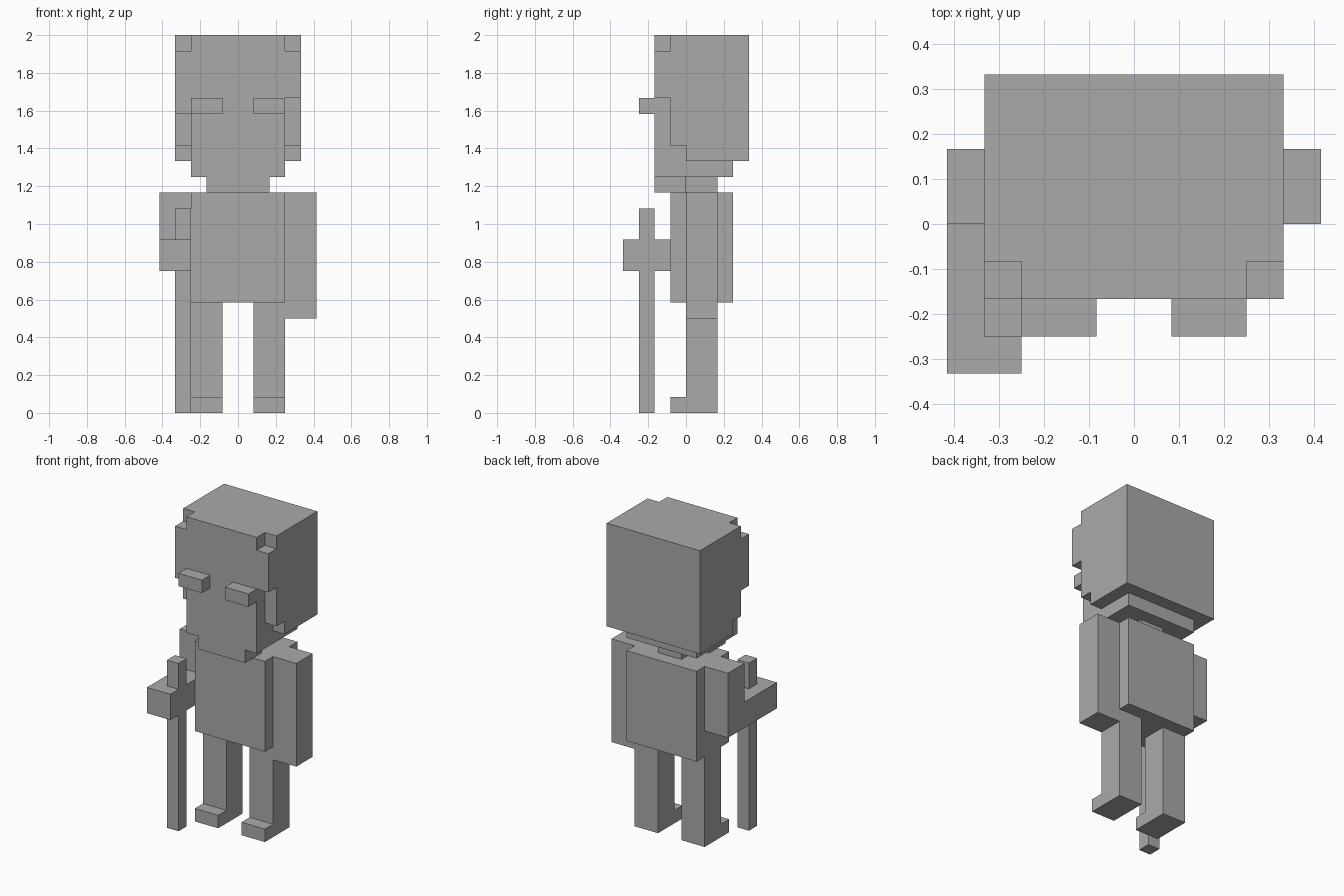
import bpy
import bmesh

U = 1 / 12  # size of one block unit

if "Cube" in bpy.data.objects:
    bpy.data.objects.remove(bpy.data.objects["Cube"], do_unlink=True)

grey = bpy.data.materials.new("plain grey")
grey.use_nodes = True
colour = (0.4, 0.4, 0.4, 1)
grey.diffuse_color = colour
grey.node_tree.nodes["Principled BSDF"].inputs["Base Color"].default_value = colour


def prism(name, x0, x1, profile):
    """Extrude a side profile of (y, z) points from x0 to x1, in block units."""
    bm = bmesh.new()
    face = bm.faces.new([bm.verts.new((x0 * U, y * U, z * U)) for y, z in profile])
    moved = bmesh.ops.extrude_face_region(bm, geom=[face])["geom"]
    verts = [v for v in moved if isinstance(v, bmesh.types.BMVert)]
    bmesh.ops.translate(bm, verts=verts, vec=((x1 - x0) * U, 0, 0))
    bmesh.ops.recalc_face_normals(bm, faces=bm.faces)
    mesh = bpy.data.meshes.new(name)
    bm.to_mesh(mesh)
    bm.free()
    mesh.materials.append(grey)
    obj = bpy.data.objects.new(name, mesh)
    bpy.context.collection.objects.link(obj)
    return obj


def box(name, x0, x1, y0, y1, z0, z1):
    return prism(name, x0, x1, [(y0, z0), (y1, z0), (y1, z1), (y0, z1)])


# Head: central core with the jaw, then a stepped slab on each side
prism("head_core", -3, 3, [(-2, 15), (3, 15), (3, 16), (4, 16), (4, 24), (-2, 24)])
for side, x, temple in (("left", 3, 20), ("right", -4, 19)):
    prism("head_side_" + side, x, x + 1,
          [(0, 16), (4, 16), (4, 24), (-1, 24), (-1, 23), (-2, 23),
           (-2, temple), (-1, temple), (-1, 17), (0, 17)])

# Chin, neck and torso
box("chin", -2, 2, -2, 0, 14, 15)
box("neck", -1, 1, 0, 2, 14, 15)
box("torso", -3, 3, -1, 3, 7, 14)

# Paired eyebrows and legs with feet
for side, x in (("left", 1), ("right", -3)):
    box("eyebrow_" + side, x, x + 2, -3, -2, 19, 20)
    prism("leg_" + side, x, x + 2,
          [(-1, 0), (2, 0), (2, 7), (0, 7), (0, 1), (-1, 1)])

# Hanging left arm, bent right arm
box("arm_left", 3, 5, 0, 2, 6, 14)
prism("arm_right", -5, -3,
      [(2, 14), (2, 9), (-4, 9), (-4, 11), (0, 11), (0, 14)])

# Walking stick, passing through the right hand
box("walking_stick_shaft", -4, -3, -3, -2, 0, 9)
box("walking_stick_top", -4, -3, -3, -2, 11, 13)
